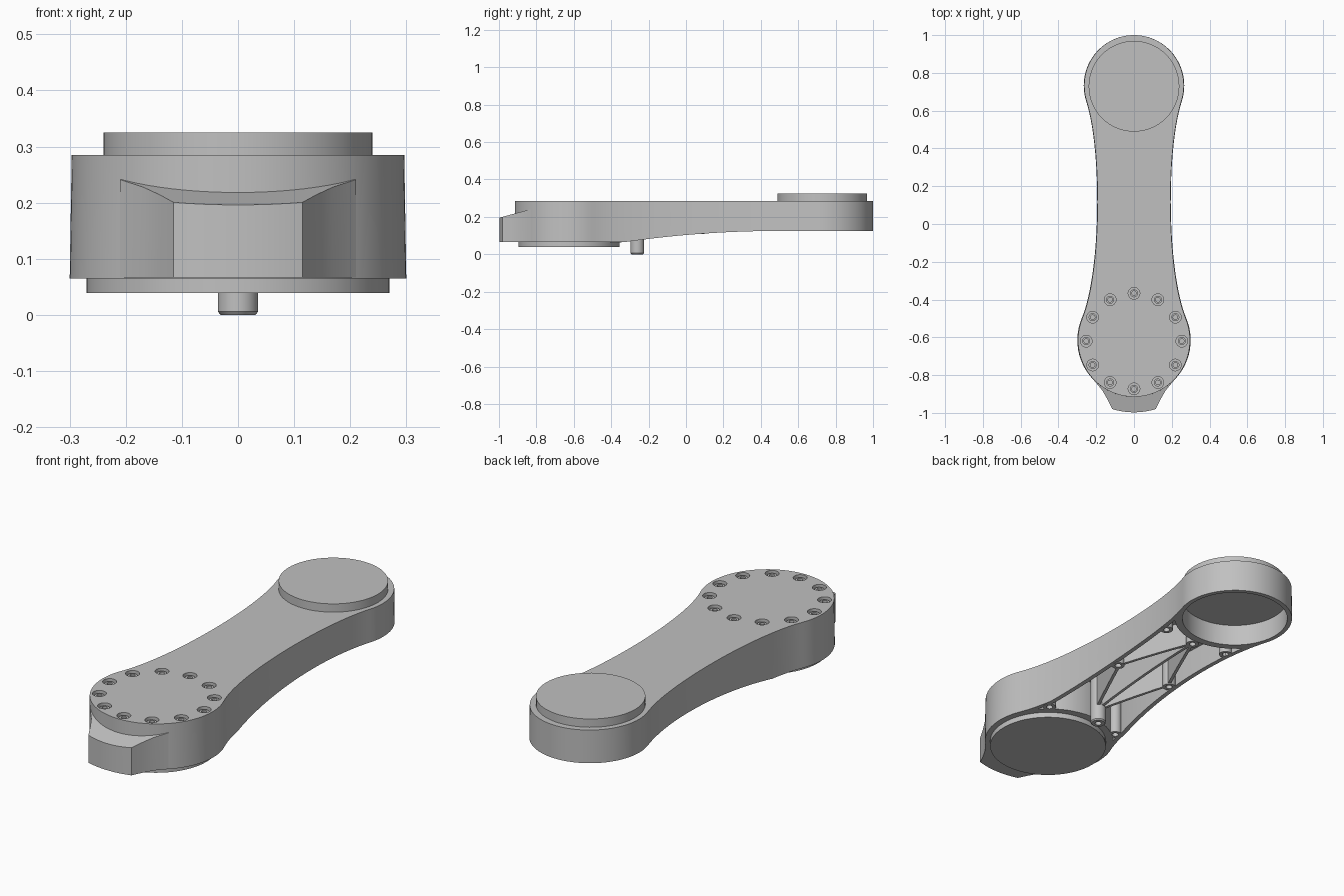
import bpy, bmesh
from math import sin, cos, pi, atan2, hypot

if "Cube" in bpy.data.objects:
    bpy.data.objects.remove(bpy.data.objects["Cube"])

grey = bpy.data.materials.new("machined_grey")
grey.use_nodes = True
grey.diffuse_color = (0.53, 0.53, 0.53, 1)
grey.node_tree.nodes["Principled BSDF"].inputs["Base Color"].default_value = grey.diffuse_color

TOP, BASE, CEILING = 0.285, 0.065, 0.25
FRONT_Y, FRONT_R = -0.615, 0.30
BACK_Y, BACK_R = 0.733, 0.267


def finish(bm, name):
    """Make an object with smooth round walls and sharp edges."""
    bmesh.ops.recalc_face_normals(bm, faces=bm.faces)
    mesh = bpy.data.meshes.new(name)
    bm.to_mesh(mesh)
    bm.free()
    obj = bpy.data.objects.new(name, mesh)
    mesh.materials.append(grey)
    bpy.context.collection.objects.link(obj)
    smooth(obj)
    return obj


def smooth(obj):
    obj.data.shade_smooth()
    obj.data.set_sharp_from_angle(angle=pi / 6)


def loft(bm, low, high):
    """Closed solid between two matching rings of points."""
    a = [bm.verts.new(p) for p in low]
    b = [bm.verts.new(p) for p in high]
    bm.faces.new(a)
    bm.faces.new(b)
    for i in range(len(a)):
        j = (i + 1) % len(a)
        bm.faces.new((a[i], a[j], b[j], b[i]))


def lathe(bm, profile, x, y, n=32):
    """Spin a (radius, z) profile round a vertical axis."""
    rings = []
    for r, z in profile:
        if r == 0:
            rings.append([bm.verts.new((x, y, z))] * n)
        else:
            rings.append([bm.verts.new((x + r * cos(2 * pi * i / n), y + r * sin(2 * pi * i / n), z))
                          for i in range(n)])
    for a, b in zip(rings, rings[1:]):
        for i in range(n):
            j = (i + 1) % n
            bm.faces.new(list(dict.fromkeys((a[i], a[j], b[j], b[i]))))


def cylinder(bm, r, z0, z1, x, y, n=32):
    lathe(bm, [(0, z0), (r, z0), (r, z1), (0, z1)], x, y, n)


def arc(cy, r, a0, a1, n):
    return [(r * cos(a0 + (a1 - a0) * i / n), cy + r * sin(a0 + (a1 - a0) * i / n))
            for i in range(n + 1)]


def mirrored(points):
    return [(-x, y) for x, y in reversed(points)]


def underside(y):
    t = min(max((y + 0.33) / 0.83, 0), 1)
    return BASE + 0.06 * (1 - (1 - t) ** 2)


def cut(obj, cutter):
    cutter.hide_render = True
    mod = obj.modifiers.new("cut", "BOOLEAN")
    mod.object = cutter
    mod.operation = "DIFFERENCE"
    mod.solver = "EXACT"
    bpy.context.view_layer.update()
    bpy.context.view_layer.objects.active = obj
    bpy.ops.object.modifier_apply(modifier=mod.name)
    bpy.data.objects.remove(cutter)


# Waisted side of the arm, front to back
ctrl = [(0.277, -0.5), (0.174, -0.25), (0.17, 0.39), (0.254, 0.65)]
neck = []
for i in range(33):
    t = i / 32
    w = ((1 - t) ** 3, 3 * t * (1 - t) ** 2, 3 * t * t * (1 - t), t ** 3)
    neck.append(tuple(sum(k * p[c] for k, p in zip(w, ctrl)) for c in (0, 1)))

# Arm body
a_back = atan2(neck[-1][1] - BACK_Y, neck[-1][0])
a_front = atan2(neck[0][1] - FRONT_Y, neck[0][0])
outline = (neck[:-1] + arc(BACK_Y, BACK_R, a_back, pi - a_back, 48) + mirrored(neck)[1:-1]
           + arc(FRONT_Y, FRONT_R, pi - a_front, 2 * pi + a_front, 48)[:-1])
bm = bmesh.new()
loft(bm, [(x, y, BASE) for x, y in outline], [(x * 0.988, y, TOP) for x, y in outline])
body = finish(bm, "arm_body")

# Rising underside
curve = [(y, underside(y)) for y in (-0.33 + 0.83 * i / 24 for i in range(25))]
side = [(-0.35, -0.1)] + curve + [(1.2, underside(1)), (1.2, -0.1)]
bm = bmesh.new()
loft(bm, [(-0.5, y, z) for y, z in side], [(0.5, y, z) for y, z in side])
cut(body, finish(bm, "underside_cutter"))

# Hollow neck, open back cup and bolt holes
FRONT_WALL, BACK_WALL = 0.295, 0.28
inner = [(x - 0.022, y) for x, y in neck]
inner = [(x, y) for x, y in inner
         if hypot(x, y - FRONT_Y) > FRONT_WALL + 0.002 and hypot(x, y - BACK_Y) > BACK_WALL + 0.002]
b = atan2(inner[-1][1] - BACK_Y, inner[-1][0])
f = atan2(inner[0][1] - FRONT_Y, inner[0][0])
pocket = (inner + arc(BACK_Y, BACK_WALL, b, -pi - b, 24) + mirrored(inner)
          + arc(FRONT_Y, FRONT_WALL, pi - f, f, 24))
bolts = [(0.253 * cos(pi * i / 6), -0.62 + 0.253 * sin(pi * i / 6)) for i in range(12)]
bm = bmesh.new()
loft(bm, [(x, y, 0) for x, y in pocket], [(x, y, CEILING) for x, y in pocket])
cylinder(bm, 0.245, 0, 0.23, 0, BACK_Y, 64)
for x, y in bolts:
    cylinder(bm, 0.031, 0.262, 0.4, x, y, 24)
cut(body, finish(bm, "pocket_cutter"))
smooth(body)

# Socket screws in the bolt holes
bm = bmesh.new()
for x, y in bolts:
    lathe(bm, [(0.021, 0.26), (0.021, 0.276), (0.012, 0.276), (0.012, 0.267), (0, 0.267)], x, y, 24)
finish(bm, "socket_screws")

# Nose with sloping top
tip = [(0.115 * i / 6, -0.997 + 0.017 * (i / 6) ** 2) for i in range(-6, 7)]
flank = [(0.138, -0.933), (0.168, -0.881), (0.21, -0.83), (0.15, -0.75)]
plan = tip + flank + mirrored(flank)
bm = bmesh.new()
loft(bm, [(x, y, 0.067) for x, y in plan],
     [(x, y, 0.196 + 0.27 * (y + 0.997)) for x, y in plan])
finish(bm, "front_nose")

# Joint discs
bm = bmesh.new()
cylinder(bm, 0.24, TOP - 0.01, 0.325, 0, 0.729, 64)
finish(bm, "back_top_disc")
bm = bmesh.new()
cylinder(bm, 0.27, 0.039, BASE + 0.01, 0, -0.625, 64)
finish(bm, "front_lower_disc")

# Stop pin under the neck
bm = bmesh.new()
lathe(bm, [(0.036, CEILING + 0.01), (0.036, 0.006), (0.031, 0), (0.015, 0), (0.015, 0.05), (0, 0.05)],
      0, -0.26)
finish(bm, "stop_pin")

# Screw bosses inside the neck
bm = bmesh.new()
for x, y in [(0, 0.425)] + [(s * x, y) for s in (-1, 1)
                            for x, y in ((0.2, -0.375), (0.155, 0.07), (0.18, 0.45))]:
    z = underside(y) - 0.001
    lathe(bm, [(0.03, CEILING + 0.005), (0.03, z), (0.015, z), (0.015, z + 0.05), (0, z + 0.05)], x, y, 24)
finish(bm, "screw_bosses")


# Stiffening ribs that follow the underside
def rib(bm, p, q, half=0.007, steps=8):
    dx, dy = q[0] - p[0], q[1] - p[1]
    d = hypot(dx, dy)
    nx, ny = -dy / d * half, dx / d * half
    pts = [(p[0] + dx * i / steps, p[1] + dy * i / steps) for i in range(steps + 1)]
    edge = [(x, y, underside(y) + 0.002) for x, y in pts]
    edge += [(*pts[-1], CEILING + 0.005), (*pts[0], CEILING + 0.005)]
    loft(bm, [(x + nx, y + ny, z) for x, y, z in edge], [(x - nx, y - ny, z) for x, y, z in edge])


bm = bmesh.new()
rib(bm, (0, -0.23), (0, 0.4))
for s in (-1, 1):
    rib(bm, (s * 0.01, 0.4), (s * 0.14, 0.09))
    rib(bm, (s * 0.14, 0.05), (s * 0.02, -0.235))
finish(bm, "neck_ribs")
